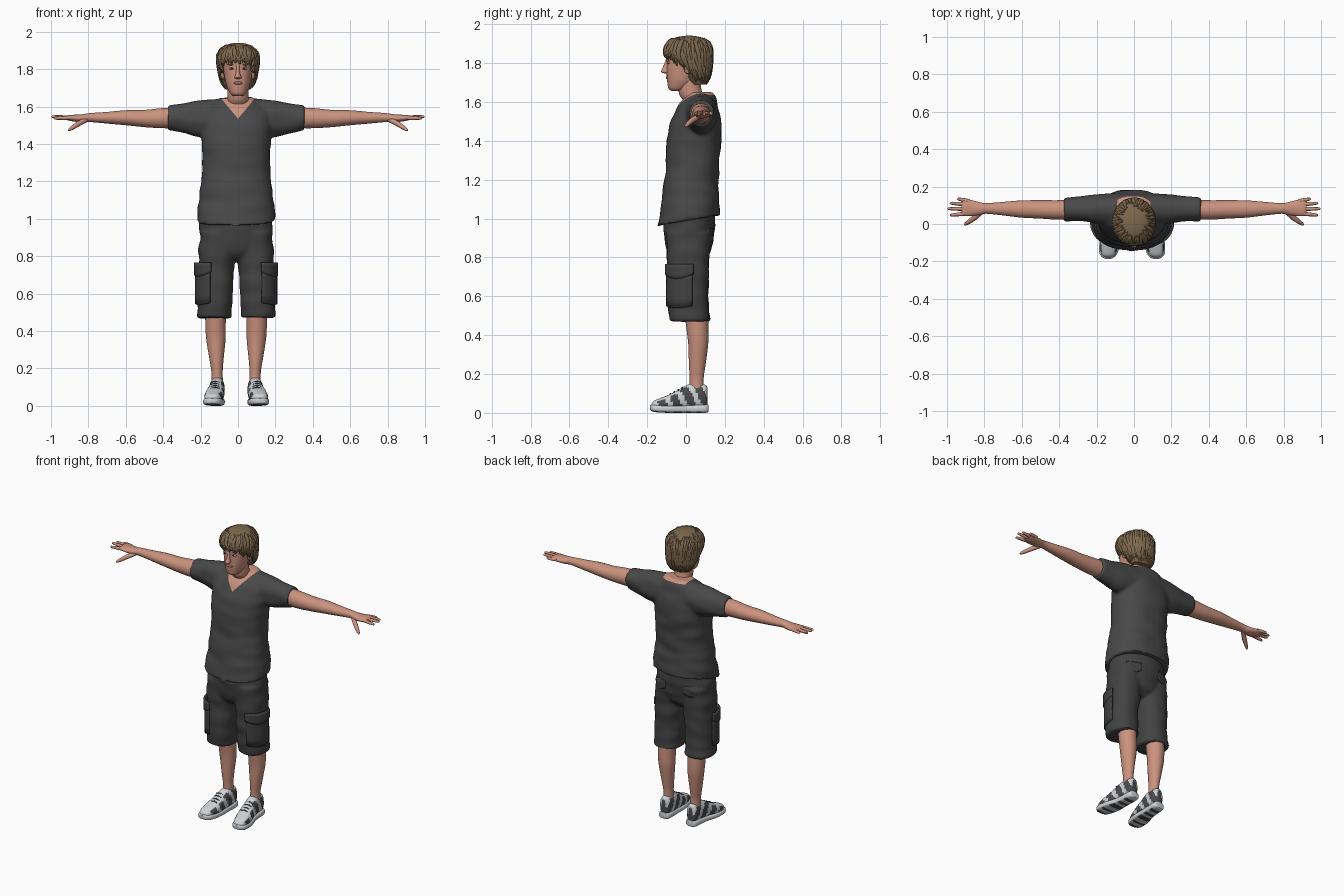
import bpy, bmesh, math, random
from mathutils import Vector, noise

random.seed(4)
if "Cube" in bpy.data.objects:
    bpy.data.objects.remove(bpy.data.objects["Cube"])
CX = -0.01  # the body below the neck leans slightly to its right
SIDES = ((1, "left"), (-1, "right"))
made = []


def colour(name, r, g, b):
    m = bpy.data.materials.new(name)
    m.use_nodes = True
    m.diffuse_color = (r, g, b, 1)
    bsdf = m.node_tree.nodes["Principled BSDF"]
    bsdf.inputs["Base Color"].default_value = (r, g, b, 1)
    bsdf.inputs["Roughness"].default_value = 0.8
    return m


SKIN = colour("skin", 0.60, 0.29, 0.21)
SHIRT = colour("shirt grey", 0.066, 0.066, 0.067)
SHORTS = colour("shorts grey", 0.055, 0.055, 0.055)
HAIR = colour("hair brown", 0.21, 0.14, 0.076)
LIGHT = colour("shoe white", 0.62, 0.65, 0.67)
DARK = colour("shoe grey", 0.07, 0.07, 0.075)
LIP = colour("lip", 0.42, 0.16, 0.13)
WHITE = colour("eye white", 0.55, 0.5, 0.48)
IRIS = colour("iris", 0.04, 0.03, 0.025)


def add(name, data, *mats):
    ob = bpy.data.objects.new(name, data)
    bpy.context.collection.objects.link(ob)
    for m in mats:
        data.materials.append(m)
    made.append(ob)
    return ob


def ring_at(rings, f):
    # smooth interpolation between neighbouring rings
    i = min(int(f), len(rings) - 2)
    u = f - i
    p = [rings[max(0, min(len(rings) - 1, i + k))] for k in (-1, 0, 1, 2)]
    return [b + 0.5 * u * (c - a + u * (2*a - 5*b + 4*c - d + u * (3*(b - c) + d - a)))
            for a, b, c, d in zip(*p)]


def on_ring(r, ang, axis="z", power=2.0):
    # ring = position on the axis, two centre values, two radii, tilt
    c, s = math.cos(ang), math.sin(ang)
    a = r[3] * math.copysign(abs(c) ** (2 / power), c)
    b = r[4] * math.copysign(abs(s) ** (2 / power), s)
    t, a2, b2 = r[0] + r[5] * b, r[1] + a, r[2] + b
    return Vector({"z": (a2, b2, t), "x": (t, a2, b2), "y": (a2, t, b2)}[axis])


def full(rings):
    return [tuple(r) + (0,) * (6 - len(r)) for r in rings]


def loft(name, rings, *mats, axis="z", power=2.0, sides=32, steps=4):
    rings, bm, prev = full(rings), bmesh.new(), None
    n = (len(rings) - 1) * steps
    for k in range(n + 1):
        r = ring_at(rings, k / steps)
        row = [bm.verts.new(on_ring(r, math.tau * j / sides, axis, power)) for j in range(sides)]
        if prev:
            for j in range(sides):
                q = (j + 1) % sides
                bm.faces.new((prev[j], prev[q], row[q], row[j]))
        if k in (0, n):
            bm.faces.new(row)
        prev = row
    bmesh.ops.recalc_face_normals(bm, faces=bm.faces)
    me = bpy.data.meshes.new(name)
    bm.to_mesh(me)
    return add(name, me, *mats)


def fuse(name, parts, amount, *mats):
    # melt overlapping parts into one cloth surface with soft wrinkles
    bm = bmesh.new()
    for p in parts:
        bm.from_mesh(p.data)
        made.remove(p)
        bpy.data.objects.remove(p)
    me = bpy.data.meshes.new(name)
    bm.to_mesh(me)
    ob = add(name, me, *mats)
    mod = ob.modifiers.new("melt", "REMESH")
    mod.mode, mod.voxel_size = "VOXEL", 0.009
    mod = ob.modifiers.new("relax", "SMOOTH")
    mod.iterations = 5
    deps = bpy.context.evaluated_depsgraph_get()
    ob.data = bpy.data.meshes.new_from_object(ob.evaluated_get(deps))
    ob.modifiers.clear()
    bm = bmesh.new()
    bm.from_mesh(ob.data)
    bm.normal_update()
    for v in bm.verts:
        v.co += v.normal * amount * noise.noise(Vector((v.co.x * 6, v.co.y * 6, v.co.z * 15)))
    bm.to_mesh(ob.data)
    return ob


def tubes(name, paths, mat, depth):
    cu = bpy.data.curves.new(name, "CURVE")
    cu.dimensions, cu.bevel_depth, cu.bevel_resolution = "3D", depth, 2
    cu.use_fill_caps = True
    for path in paths:
        sp = cu.splines.new("POLY")
        sp.points.add(len(path) - 1)
        for pt, (co, rad) in zip(sp.points, path):
            pt.co, pt.radius = (*co, 1), rad
    return add(name, cu, mat)


def blob(name, loc, size, mat):
    bm = bmesh.new()
    bmesh.ops.create_uvsphere(bm, u_segments=20, v_segments=12, radius=1)
    for v in bm.verts:
        v.co = Vector(loc) + v.co * Vector(size)
    me = bpy.data.meshes.new(name)
    bm.to_mesh(me)
    return add(name, me, mat)


def patch(name, ring, start, end, low, high, sag, mat):
    # cloth piece wrapped round an elliptical limb
    bm, n, m = bmesh.new(), 14, 4
    grid = []
    for i in range(n + 1):
        u = i / n
        p = on_ring(full([ring])[0], math.radians(start + (end - start) * u))
        base = low - sag * math.sin(math.pi * u)
        grid.append([bm.verts.new((p.x, p.y, base + (high - base) * j / m)) for j in range(m + 1)])
    for i in range(n):
        for j in range(m):
            bm.faces.new((grid[i][j], grid[i+1][j], grid[i+1][j+1], grid[i][j+1]))
    bmesh.ops.recalc_face_normals(bm, faces=bm.faces)
    me = bpy.data.meshes.new(name)
    bm.to_mesh(me)
    ob = add(name, me, mat)
    mod = ob.modifiers.new("thickness", "SOLIDIFY")
    mod.thickness, mod.offset = 0.012, 0


# shirt: body and sleeves
parts = [loft("body", [(z, CX, y, rx, ry, t) for z, y, rx, ry, t in (
    (0.99, 0.015, 0.208, 0.16, 0.17), (1.06, 0.02, 0.206, 0.152, 0.1), (1.2, 0.028, 0.188, 0.14, 0),
    (1.3, 0.035, 0.18, 0.137, 0), (1.4, 0.04, 0.186, 0.142, 0), (1.5, 0.05, 0.19, 0.13, 0),
    (1.57, 0.06, 0.18, 0.108, 0), (1.62, 0.07, 0.13, 0.083, 0), (1.65, 0.075, 0.085, 0.06, 0))],
    power=2.3)]
for s, side in SIDES:
    parts.append(loft("sleeve", [(CX + s * x, y, z, ry, rz) for x, y, z, ry, rz in (
        (0.08, 0.075, 1.54, 0.09, 0.105), (0.2, 0.08, 1.533, 0.078, 0.1),
        (0.28, 0.08, 1.535, 0.067, 0.08), (0.365, 0.077, 1.541, 0.063, 0.065))], axis="x"))
shirt = fuse("shirt", parts, 0.008, SHIRT, SKIN)
bm = bmesh.new()
bm.from_mesh(shirt.data)
for co, no in (((0, 0, 1.535), (1.2, 0, -1)), ((0, 0, 1.535), (-1.2, 0, -1)),
               ((0, 0.06, 0), (0, 1, 0)), ((0, 0, 1.635), (0, 0, 1))):
    bmesh.ops.bisect_plane(bm, geom=bm.verts[:] + bm.edges[:] + bm.faces[:], plane_co=co, plane_no=no)
for f in bm.faces:
    c = f.calc_center_median()
    front = c.y < 0.06 and c.z > 1.535 + 1.2 * abs(c.x)
    f.material_index = int(front or (c.y >= 0.06 and c.z > 1.635 and abs(c.x) < 0.09))
bm.to_mesh(shirt.data)

# shorts with cargo and back pockets
parts = [loft("hips", [(z, CX, y, rx, ry) for z, y, rx, ry in (
    (0.77, 0.012, 0.06, 0.06), (0.82, 0.012, 0.17, 0.108), (0.9, 0.015, 0.197, 0.128),
    (1.03, 0.017, 0.19, 0.135))])]
for s, side in SIDES:
    parts.append(loft("leg", [(z, CX + s * x, y, rx, ry) for z, x, y, rx, ry in (
        (0.47, 0.116, 0.02, 0.092, 0.105), (0.6, 0.115, 0.01, 0.094, 0.106),
        (0.74, 0.107, 0.01, 0.096, 0.108), (0.85, 0.1, 0.012, 0.098, 0.112),
        (0.93, 0.095, 0.015, 0.1, 0.118))], power=2.2))
    def turn(a):
        return a if s > 0 else 180 - a
    leg = (0, CX + s * 0.112, 0.01, 0.102, 0.111)
    wide = (0, CX + s * 0.112, 0.01, 0.107, 0.116)
    hip = (0, CX, 0.015, 0.196, 0.128)
    patch(side + "_cargo_pocket", leg, turn(-75), turn(12), 0.55, 0.73, 0.01, SHORTS)
    patch(side + "_cargo_flap", wide, turn(-78), turn(15), 0.715, 0.765, 0.025, SHORTS)
    patch(side + "_back_pocket", hip, turn(40), turn(70), 0.9, 0.95, 0.02, SHORTS)
fuse("shorts", parts, 0.009, SHORTS)

# limbs and shoes
for s, side in SIDES:
    loft(side + "_arm", [(s * x, y, z, ry, rz) for x, y, z, ry, rz in (
        (0.3, 0.078, 1.54, 0.05, 0.055), (0.4, 0.075, 1.538, 0.052, 0.054),
        (0.5, 0.078, 1.536, 0.049, 0.046), (0.6, 0.08, 1.54, 0.046, 0.04),
        (0.7, 0.082, 1.54, 0.036, 0.031), (0.79, 0.083, 1.541, 0.028, 0.024),
        (0.83, 0.083, 1.537, 0.035, 0.022), (0.88, 0.086, 1.538, 0.044, 0.018),
        (0.91, 0.088, 1.54, 0.044, 0.014), (0.922, 0.088, 1.54, 0.034, 0.009))], SKIN, axis="x")
    fingers = []
    for y0, x1, y1, z1 in ((0.122, 0.945, 0.135, 1.54), (0.103, 0.985, 0.112, 1.545),
                           (0.08, 0.998, 0.082, 1.546), (0.057, 0.985, 0.047, 1.537)):
        a, b = Vector((s * 0.88, y0, 1.54)), Vector((s * x1, y1, z1))
        fingers.append([(a.lerp(b, u), r) for u, r in ((0, 1), (0.5, 1), (0.85, 0.8), (0.96, 0.6), (1, 0.2))])
    fingers.append([((s * x, y, z), r) for x, y, z, r in (
        (0.81, 0.07, 1.53, 1.3), (0.855, 0.032, 1.507, 1.4), (0.885, 0.01, 1.487, 1.1),
        (0.9, 0, 1.477, 0.8), (0.907, -0.005, 1.472, 0.3))])
    tubes(side + "_fingers", fingers, SKIN, 0.0105)
    loft(side + "_leg", [(z, CX + s * x, y, rx, ry) for z, x, y, rx, ry in (
        (0.12, 0.101, 0.055, 0.031, 0.036), (0.18, 0.102, 0.055, 0.03, 0.036),
        (0.25, 0.105, 0.058, 0.038, 0.043), (0.35, 0.108, 0.063, 0.051, 0.051),
        (0.42, 0.11, 0.06, 0.054, 0.056), (0.55, 0.11, 0.05, 0.057, 0.062))], SKIN)
    sole = loft(side + "_sole", [(y, CX + s * x, z, rx, rz) for y, x, z, rx, rz in (
        (0.115, 0.1, 0.025, 0.018, 0.016), (0.1, 0.1, 0.022, 0.038, 0.022),
        (0, 0.105, 0.02, 0.043, 0.02), (-0.08, 0.117, 0.02, 0.055, 0.02),
        (-0.15, 0.126, 0.023, 0.05, 0.02), (-0.178, 0.128, 0.026, 0.032, 0.016),
        (-0.186, 0.128, 0.028, 0.014, 0.01))], LIGHT, DARK, axis="y", power=3.2)
    upper = loft(side + "_shoe", [(y, CX + s * x, z, rx, rz) for y, x, z, rx, rz in (
        (0.11, 0.1, 0.08, 0.015, 0.05), (0.098, 0.1, 0.085, 0.034, 0.06),
        (0.05, 0.1, 0.085, 0.039, 0.064), (0.015, 0.103, 0.083, 0.041, 0.065),
        (-0.03, 0.108, 0.07, 0.043, 0.055), (-0.08, 0.116, 0.055, 0.05, 0.042),
        (-0.13, 0.124, 0.045, 0.046, 0.032), (-0.165, 0.127, 0.04, 0.034, 0.022),
        (-0.178, 0.128, 0.036, 0.015, 0.01))], DARK, LIGHT, axis="y", power=2.4)
    for f in sole.data.polygons:
        f.material_index = int(f.normal.z < -0.8 and f.center.y % 0.06 < 0.03)
    for f in upper.data.polygons:
        y, z = f.center.y, f.center.z
        tongue = f.normal.z > 0.7 and y < 0.03
        f.material_index = int(tongue or y < -0.15 or (y + 0.5 * z) % 0.075 < 0.03 or z > 0.13)
    tubes(side + "_laces", [[((CX + s * 0.112 + dx, y, z - abs(dx) * 0.3), 1) for dx in (-0.024, 0, 0.024)]
          for y, z in ((-0.02, 0.131), (-0.04, 0.12), (-0.06, 0.109), (-0.08, 0.099))], DARK, 0.004)

# neck, head and face
loft("neck", [(1.55, 0, 0.05, 0.06, 0.05), (1.6, 0, 0.045, 0.056, 0.055), (1.64, 0, 0.025, 0.056, 0.06),
              (1.69, 0, 0.018, 0.056, 0.058), (1.74, 0, 0.02, 0.056, 0.058)], SKIN)
loft("head", [(z, 0, (f + b) / 2, rx, (b - f) / 2) for z, f, b, rx in (
    (1.656, -0.07, -0.025, 0.022), (1.667, -0.089, 0, 0.04), (1.7, -0.096, 0.05, 0.058),
    (1.73, -0.099, 0.07, 0.067), (1.77, -0.1, 0.09, 0.074), (1.81, -0.1, 0.105, 0.079),
    (1.85, -0.103, 0.115, 0.081), (1.89, -0.085, 0.1, 0.072), (1.92, -0.04, 0.05, 0.04))],
    SKIN, power=2.2)
loft("nose", [(1.747, 0, -0.1, 0.009, 0.012), (1.755, 0, -0.103, 0.018, 0.026),
              (1.775, 0, -0.1, 0.012, 0.021), (1.8, 0, -0.098, 0.009, 0.012),
              (1.825, 0, -0.095, 0.01, 0.007)], SKIN, sides=16)
blob("lips", (0, -0.096, 1.726), (0.025, 0.008, 0.008), LIP)
for s, side in SIDES:
    blob(side + "_ear", (s * 0.081, 0.008, 1.775), (0.012, 0.02, 0.03), SKIN)
    blob(side + "_eye", (s * 0.033, -0.088, 1.803), (0.016, 0.009, 0.007), WHITE)
    blob(side + "_iris", (s * 0.033, -0.0945, 1.803), (0.007, 0.004, 0.006), IRIS)
    blob(side + "_brow", (s * 0.034, -0.09, 1.824), (0.022, 0.009, 0.004), HAIR)

# hair: cap with an open face, covered in locks
rings = full([(1.69, 0, 0.065, 0.065, 0.04), (1.73, 0, 0.055, 0.088, 0.066), (1.78, 0, 0.035, 0.099, 0.094),
              (1.83, 0, 0.015, 0.107, 0.117), (1.88, 0, 0.012, 0.106, 0.119), (1.92, 0, 0.015, 0.077, 0.092),
              (1.935, 0, 0.015, 0.045, 0.055), (1.941, 0, 0.015, 0.012, 0.015)])
cap = loft("hair_cap", rings, HAIR)
bm = bmesh.new()
bm.from_mesh(cap.data)
face = [f for f in bm.faces if (f.calc_center_median().y < -0.02 and f.calc_center_median().z < 1.85)
        or (f.calc_center_median().y < 0.01 and f.calc_center_median().z < 1.78)]
bmesh.ops.delete(bm, geom=face, context="FACES")
bm.to_mesh(cap.data)
cap.modifiers.new("thickness", "SOLIDIFY").thickness = 0.008
locks = []
for i in range(150):
    ang, sway = math.tau * i / 150, random.uniform(-0.45, 0.45)
    fringe = max(0, -math.sin(ang)) ** 0.6
    top = random.uniform(3.6, 5.6)
    tip = random.uniform(0, 0.9) * (1 - fringe) + fringe * random.uniform(2.9, 3.4)
    path = []
    for k, rad in enumerate((0.3, 0.9, 1, 1, 0.9, 0.6, 0.1)):
        u = k / 6
        r = ring_at(rings, top + (tip - top) * u)
        p = on_ring(r, ang + sway * u * u)
        mid = Vector((0, r[2], p.z))
        path.append((mid + (p - mid) * (1 + 0.07 * u ** 4), rad))
    locks.append(path)
tubes("hair_locks", locks, HAIR, 0.0095)

# smooth shading with crisp edges
bpy.ops.object.select_all(action="DESELECT")
for ob in made:
    if ob.type == "MESH":
        ob.select_set(True)
        bpy.context.view_layer.objects.active = ob
bpy.ops.object.shade_smooth_by_angle(angle=math.radians(40))
